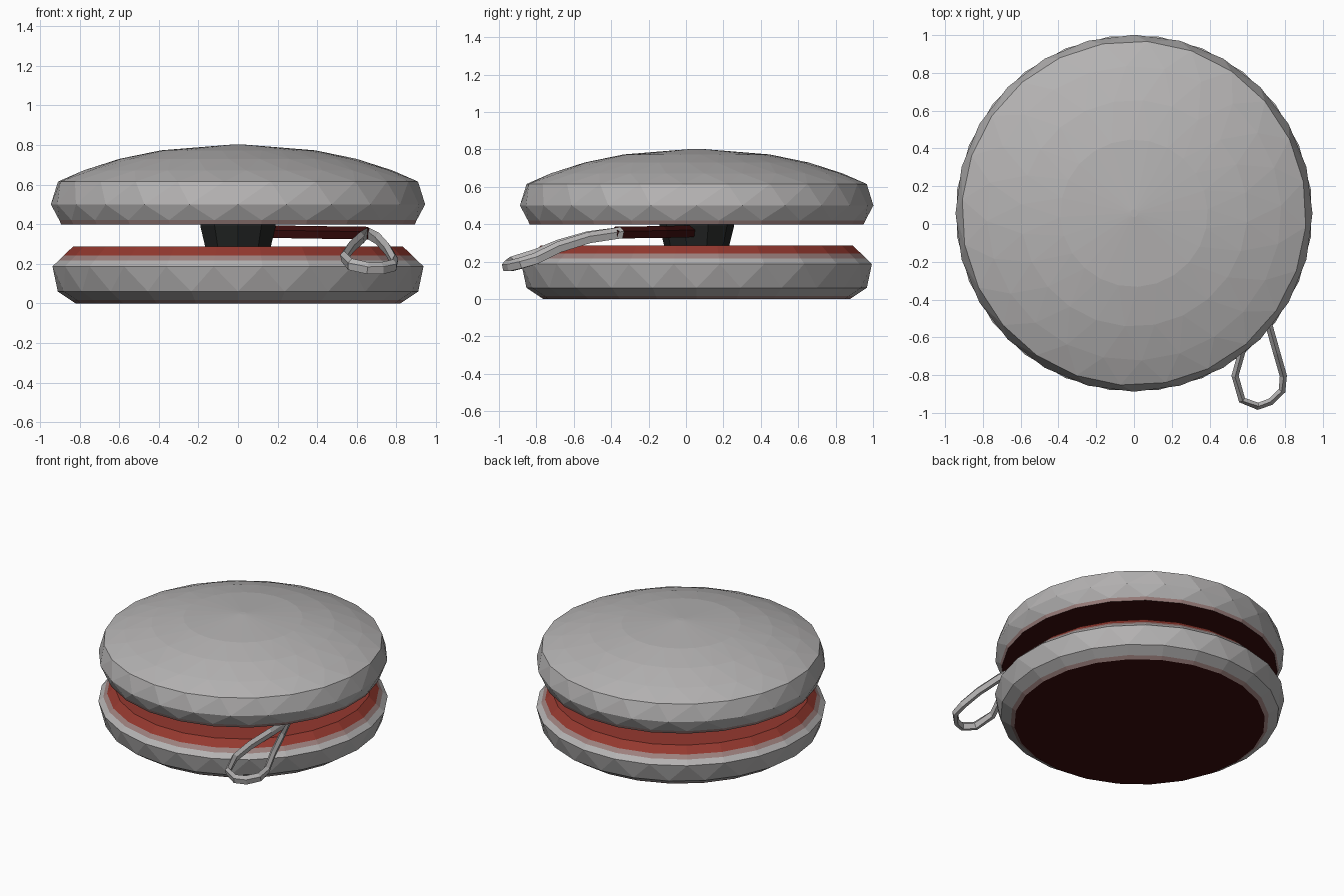
import bpy, bmesh
from math import sin, cos, pi
from mathutils import Vector

cube = bpy.data.objects.get("Cube")
if cube:
    bpy.data.objects.remove(cube, do_unlink=True)

CENTRE_Y = 0.057
SIDES = 24


def material(name, r, g, b):
    m = bpy.data.materials.new(name)
    m.use_nodes = True
    m.diffuse_color = (r, g, b, 1)
    bsdf = m.node_tree.nodes["Principled BSDF"]
    bsdf.inputs["Base Color"].default_value = (r, g, b, 1)
    bsdf.inputs["Roughness"].default_value = 0.7
    return m


grey = material("light grey", 0.46, 0.45, 0.45)
red = material("brick red", 0.30, 0.04, 0.028)
dark_red = material("dark red", 0.045, 0.004, 0.004)
mauve = material("greyish pink", 0.34, 0.22, 0.21)
black = material("charcoal", 0.016, 0.018, 0.017)
PALETTE = [grey, red, dark_red, mauve, black]


def finish(name, bm):
    bmesh.ops.recalc_face_normals(bm, faces=bm.faces)
    mesh = bpy.data.meshes.new(name)
    bm.to_mesh(mesh)
    bm.free()
    for m in PALETTE:
        mesh.materials.append(m)
    obj = bpy.data.objects.new(name, mesh)
    bpy.context.collection.objects.link(obj)
    return obj


def lathe(name, rings, colours, sides=SIDES):
    """rings: (radius, z, twist in steps); colours: bottom cap, bands, top cap."""
    bm = bmesh.new()
    loops = []
    for radius, z, twist in rings:
        angles = [2 * pi * (i + twist) / sides + pi / 2 for i in range(sides)]
        loops.append([bm.verts.new((radius * cos(a), CENTRE_Y + radius * sin(a), z))
                      for a in angles])
    bands = list(zip(loops, loops[1:], rings, rings[1:], colours[1:-1]))
    for low, high, ring_a, ring_b, colour in bands:
        for i in range(sides):
            j = (i + 1) % sides
            if ring_a[2] == ring_b[2]:
                quads = [(low[i], low[j], high[j], high[i])]
            elif ring_b[2] > ring_a[2]:
                quads = [(low[i], low[j], high[i]), (low[j], high[j], high[i])]
            else:
                quads = [(low[i], low[j], high[j]), (low[i], high[j], high[i])]
            for q in quads:
                bm.faces.new(q).material_index = PALETTE.index(colour)
    # Flat end caps
    for loop, colour in ((loops[0], colours[0]), (loops[-1], colours[-1])):
        bm.faces.new(loop).material_index = PALETTE.index(colour)
    return finish(name, bm)


def cord(name, points, width, height, colour, closed=False, sides=5):
    """Faceted cord with an oval section swept along a path."""
    bm = bmesh.new()
    pts = [Vector(p) for p in points]
    n = len(pts)
    loops = []
    for i, p in enumerate(pts):
        before = pts[i - 1] if closed or i else p
        after = pts[(i + 1) % n] if closed or i < n - 1 else p
        tangent = (after - before).normalized()
        side = tangent.cross(Vector((0, 0, 1))).normalized()
        up = side.cross(tangent)
        loops.append([bm.verts.new(p + side * width * cos(a) + up * height * sin(a))
                      for a in [2 * pi * k / sides + pi / 2 for k in range(sides)]])
    for i in range(n if closed else n - 1):
        a, b = loops[i], loops[(i + 1) % n]
        for k in range(sides):
            m = (k + 1) % sides
            bm.faces.new((a[k], a[m], b[m], b[k])).material_index = PALETTE.index(colour)
    if not closed:
        for loop in (loops[0], loops[-1]):
            bm.faces.new(loop).material_index = PALETTE.index(colour)
    return finish(name, bm)


# Lower disc, with a red inner face and a dark outer face
lathe("lower_disc",
      [(0.82, 0.0, 0), (0.845, 0.017, 0), (0.91, 0.06, 0), (0.945, 0.187, 0.5),
       (0.913, 0.217, 0.5), (0.888, 0.242, 0.5), (0.84, 0.287, 0.5)],
      [dark_red, mauve, grey, grey, grey, mauve, red, red])

# Upper disc, with a dark inner face and a domed top
lathe("upper_disc",
      [(0.90, 0.398, 0.5), (0.91, 0.42, 0.5), (0.945, 0.50, 0), (0.912, 0.615, -0.3),
       (0.78, 0.672, 0.2), (0.60, 0.73, -0.3), (0.39, 0.773, 0.2), (0.02, 0.803, 0.2)],
      [dark_red, mauve, grey, grey, grey, grey, grey, grey, grey])

# Tapered axle between the discs
lathe("axle", [(0.17, 0.27, 0), (0.20, 0.39, 0), (0.20, 0.41, 0)],
      [black, black, black, black], sides=10)

# String: a dark lead from the axle and a grey finger loop
cord("string_lead", [(0.12, 0.06, 0.36), (0.42, -0.12, 0.355), (0.655, -0.38, 0.352)],
     0.025, 0.035, dark_red)
cord("string_loop",
     [(0.655, -0.35, 0.352), (0.71, -0.52, 0.325), (0.755, -0.68, 0.275),
      (0.79, -0.80, 0.215), (0.785, -0.88, 0.19), (0.725, -0.94, 0.175),
      (0.655, -0.965, 0.175), (0.57, -0.93, 0.195), (0.535, -0.80, 0.235),
      (0.57, -0.68, 0.285), (0.62, -0.52, 0.33)],
     0.02, 0.033, grey, closed=True)
